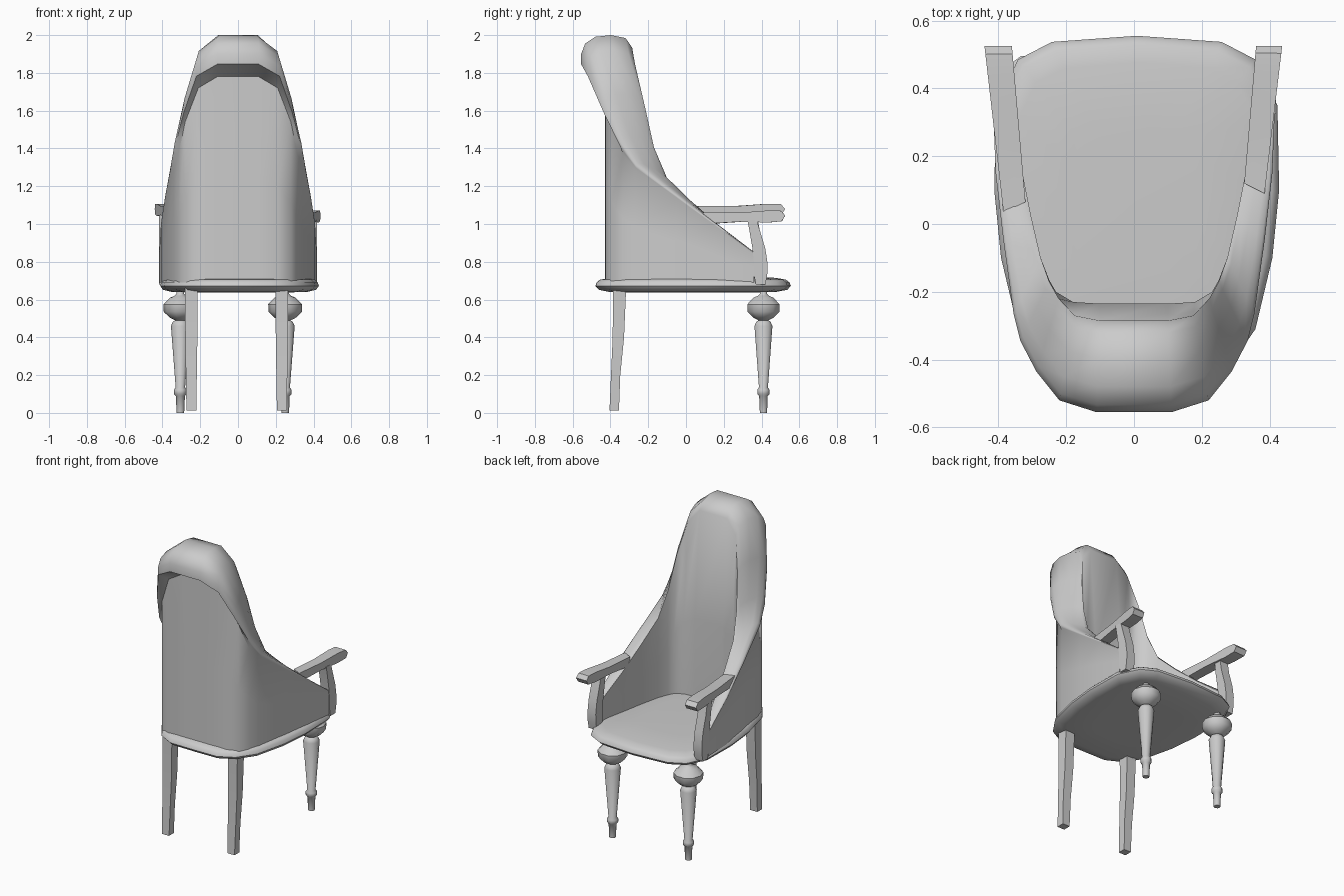
import bpy, math
from mathutils import Vector

old = bpy.data.objects.get("Cube")
if old:
    bpy.data.objects.remove(old, do_unlink=True)

gray = bpy.data.materials.new("plain gray")
gray.use_nodes = True
gray.diffuse_color = (0.6, 0.6, 0.6, 1)
gray.node_tree.nodes["Principled BSDF"].inputs["Base Color"].default_value = (0.6, 0.6, 0.6, 1)


def make(name, verts, faces, angle=40):
    """Mesh object with consistent normals and smooth shading below an angle."""
    mesh = bpy.data.meshes.new(name)
    mesh.from_pydata(verts, [], faces)
    mesh.materials.append(gray)
    obj = bpy.data.objects.new(name, mesh)
    bpy.context.collection.objects.link(obj)
    bpy.ops.object.select_all(action='DESELECT')
    obj.select_set(True)
    bpy.context.view_layer.objects.active = obj
    bpy.ops.object.mode_set(mode='EDIT')
    bpy.ops.mesh.select_all(action='SELECT')
    bpy.ops.mesh.normals_make_consistent(inside=False)
    bpy.ops.object.mode_set(mode='OBJECT')
    bpy.ops.object.shade_smooth_by_angle(angle=math.radians(angle))
    return obj


def loft(name, rings, angle=40):
    """Skin equal closed rings and cap both ends."""
    n = len(rings[0])
    verts = [p for ring in rings for p in ring]
    faces = [(r * n + i, r * n + (i + 1) % n, (r + 1) * n + (i + 1) % n, (r + 1) * n + i)
             for r in range(len(rings) - 1) for i in range(n)]
    faces += [tuple(range(n)), tuple(range(len(verts) - n, len(verts)))]
    return make(name, verts, faces, angle)


def bar(name, sections):
    """Bar through sections of (x0, x1, y0, y1, z), stacked along z."""
    return loft(name, [[(a, c, z), (b, c, z), (b, d, z), (a, d, z)]
                       for a, b, c, d, z in sections], 25)


# Wrapped back: outer wall, lip reach, inner wall, inner lip, heights, lip rise
columns = [
    ((.11, -.43), (.11, -.555), (.10, -.235), (.10, -.285), 1.78, 1.78, .22),
    ((.21, -.425), (.22, -.52), (.18, -.23), (.175, -.27), 1.72, 1.70, .21),
    ((.28, -.395), (.288, -.435), (.23, -.20), (.222, -.22), 1.54, 1.52, .16),
    ((.315, -.335), (.335, -.345), (.25, -.165), (.25, -.17), 1.37, 1.33, .11),
    ((.34, -.27), (.355, -.265), (.275, -.10), (.275, -.10), 1.28, 1.20, .06),
    ((.38, -.05), (.385, -.05), (.305, .03), (.305, .03), 1.13, 1.09, .035),
    ((.405, .15), (.408, .15), (.335, .18), (.335, .18), .99, .97, .02),
    ((.415, .36), (.416, .36), (.375, .36), (.375, .36), .84, .83, .015),
]
lip = [(1, .3), (1, .55), (.92, .8), (.72, .96), (.42, 1), (.13, .93), (0, .7)]


def column_ring(col, side):
    outer, reach, inner, inner_lip, z_out, z_in, rise = col
    base = .69
    ring = [(*outer, base), (*outer, (base + z_out) / 2), (*outer, z_out)]
    for s, f in lip:
        p = Vector(inner_lip).lerp(Vector(reach), s)
        ring.append((p.x, p.y, z_in + (z_out - z_in) * s + f * rise))
    ring += [(*inner, (base + z_in) / 2), (*inner, base)]
    return [(side * x, y, z) for x, y, z in ring]


loft("wrapped_back", [column_ring(c, -1) for c in reversed(columns)]
     + [column_ring(c, 1) for c in columns], 50)

# Seat: rounded slab from one half outline
half = [(.17, -.478), (.27, -.425), (.35, -.31), (.40, -.10), (.42, .10),
        (.415, .35), (.35, .485), (.25, .537)]
outline = [(0, -.48)] + half + [(0, .555)] + [(-x, y) for x, y in reversed(half)]
layers = [(.5, .637), (.85, .64), (.965, .652), (1, .672), (.985, .692),
          (.95, .705), (.85, .715), (.5, .722)]
loft("seat", [[(x * s + .008, .03 + (y - .03) * s, z) for x, y in outline]
              for s, z in layers], 50)

# Armrests: side profile swept between the inner and outer edge
arm_profile = [(0, 1.06), (.45, 1.06), (.8, 1.072), (.95, 1.07), (1, 1.045),
               (.96, 1.015), (.8, 1.008), (.45, 1.012), (0, 1.0)]


def armrest(name, inner_back, inner_front, outer_back, outer_front, lift):
    rings = []
    for a, b in ((inner_back, inner_front), (outer_back, outer_front)):
        pts = [(Vector(a).lerp(Vector(b), t), z + lift) for t, z in arm_profile]
        rings.append([(p.x, p.y, z) for p, z in pts])
    loft(name, rings, 30)


armrest("left_armrest", (.325, .12), (.36, .525), (.385, .09), (.437, .525), 0)
armrest("right_armrest", (-.32, .065), (-.36, .525), (-.385, .035), (-.441, .525), .035)

# Curved arm supports
for side, name, top in ((1, "left_arm_support", 1.02), (-1, "right_arm_support", 1.05)):
    bar(name, [(side * .388 - .03, side * .388 + .03, a, b, z) for a, b, z in
               ((.37, .42, .68), (.36, .43, .73), (.36, .432, .79), (.352, .42, .87),
                (.335, .39, .97), (.325, .375, top))])

# Turned front legs
leg_profile = [(.02, 0), (.024, .09), (.034, .10), (.034, .122), (.025, .135),
               (.05, .46), (.04, .482), (.028, .49), (.055, .503), (.088, .535),
               (.09, .575), (.055, .61), (.03, .62), (.02, .63), (.02, .66)]
for name, cx in (("left_front_leg", .25), ("right_front_leg", -.305)):
    loft(name, [[(cx + r * math.cos(k * math.tau / 10), .41 + r * math.sin(k * math.tau / 10), z)
                 for k in range(10)] for r, z in leg_profile], 45)

# Swept back legs
for name, cx in (("left_back_leg", .232), ("right_back_leg", -.247)):
    bar(name, [(cx - w, cx + w, a, b, z) for w, a, b, z in
               ((.026, -.405, -.355, .012), (.029, -.397, -.348, .2),
                (.032, -.388, -.328, .4), (.034, -.387, -.317, .66))])
